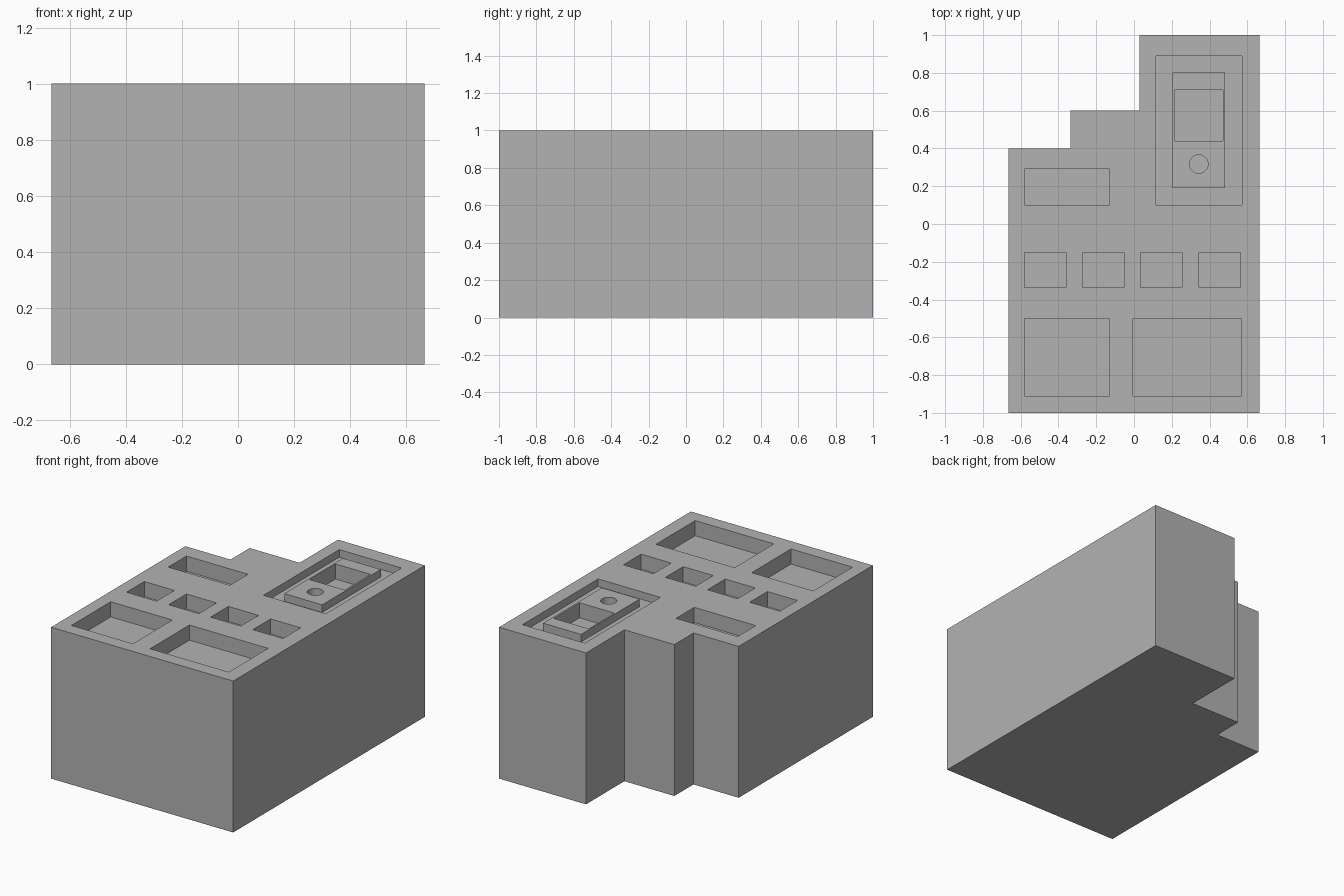
import bpy, bmesh

if "Cube" in bpy.data.objects:
    bpy.data.objects.remove(bpy.data.objects["Cube"], do_unlink=True)

grey = bpy.data.materials.new("plain grey")
grey.use_nodes = True
grey.diffuse_color = (0.45, 0.45, 0.45, 1)
grey.node_tree.nodes["Principled BSDF"].inputs["Base Color"].default_value = (0.45, 0.45, 0.45, 1)


def prism(name, outline, z0, z1):
    """Extrude a flat outline from z0 up to z1."""
    bm = bmesh.new()
    face = bm.faces.new([bm.verts.new((x, y, z0)) for x, y in outline])
    top = bmesh.ops.extrude_face_region(bm, geom=[face])["geom"]
    verts = [g for g in top if isinstance(g, bmesh.types.BMVert)]
    bmesh.ops.translate(bm, verts=verts, vec=(0, 0, z1 - z0))
    bmesh.ops.recalc_face_normals(bm, faces=bm.faces)
    mesh = bpy.data.meshes.new(name)
    bm.to_mesh(mesh)
    bm.free()
    mesh.materials.append(grey)
    obj = bpy.data.objects.new(name, mesh)
    bpy.context.collection.objects.link(obj)
    return obj


def box(name, x0, x1, y0, y1, z0, z1):
    return prism(name, [(x0, y0), (x1, y0), (x1, y1), (x0, y1)], z0, z1)


def carve(target, cutter):
    """Subtract the cutter from the target, then discard the cutter."""
    cutter.hide_render = True
    mod = target.modifiers.new("carve", "BOOLEAN")
    mod.operation = "DIFFERENCE"
    mod.solver = "EXACT"
    mod.object = cutter
    bpy.context.view_layer.objects.active = target
    bpy.ops.object.modifier_apply(modifier=mod.name)
    bpy.data.objects.remove(cutter, do_unlink=True)


# Solid block with a stepped back
W = 0.665
block = prism("stepped_block", [(-W, -1), (W, -1), (W, 1), (0.03, 1), (0.03, 0.6),
                                (-0.335, 0.6), (-0.335, 0.4), (-W, 0.4)], 0, 1)

# Rectangular compartments in the top
DEPTH, OVER = 0.1, 1.1
pockets = [(-0.58, -0.13, -0.91, -0.5), (-0.005, 0.57, -0.91, -0.5), (-0.58, -0.13, 0.1, 0.29)]
pockets += [(x, x + 0.22, -0.335, -0.15) for x in (-0.58, -0.272, 0.035, 0.343)]
pockets.append((0.215, 0.47, 0.44, 0.71))
for p in pockets:
    carve(block, box("pocket_cutter", *p, 1 - DEPTH, OVER))

# Shallow moat that leaves a raised island
moat = box("moat_cutter", 0.117, 0.572, 0.1, 0.89, 0.95, OVER)
carve(moat, box("island_core", 0.205, 0.482, 0.19, 0.802, 0.8, 1.3))
carve(block, moat)

# Round hole in the island
bpy.ops.mesh.primitive_cylinder_add(vertices=48, radius=0.049, depth=0.2, location=(0.343, 0.317, 1))
carve(block, bpy.context.object)
